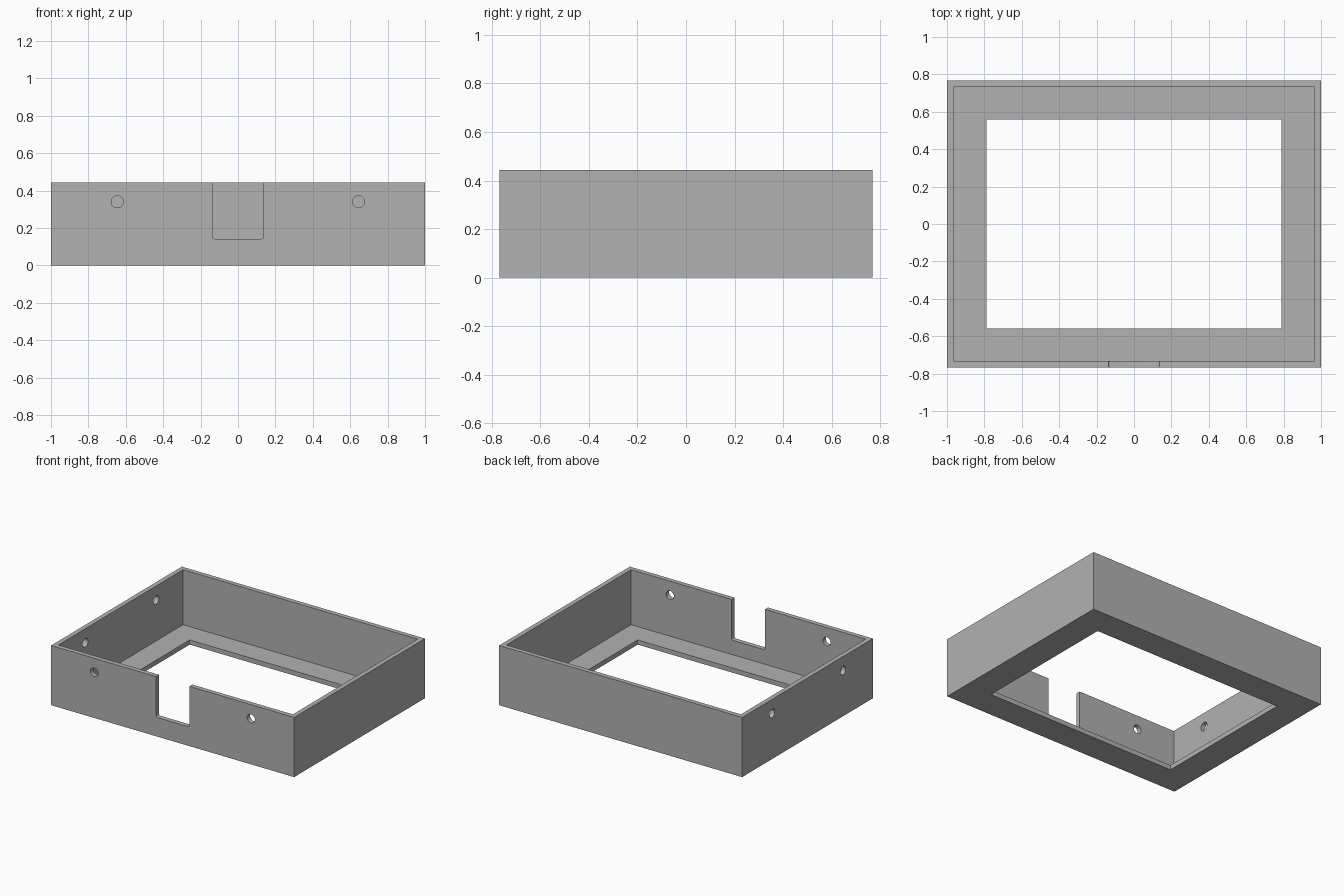
import bpy
import bmesh
from math import pi
from mathutils import Matrix, Vector

if "Cube" in bpy.data.objects:
    bpy.data.objects.remove(bpy.data.objects["Cube"], do_unlink=True)

# Overall dimensions
HALF_X, HALF_Y, HEIGHT = 1.0, 0.768, 0.444
WALL, FLOOR = 0.035, 0.035
OPEN_X, OPEN_Y = 0.789, 0.559
NOTCH_X, NOTCH_Z = 0.137, 0.142
HOLE_R, HOLE_Z = 0.032, 0.34

grey = bpy.data.materials.new("plain grey")
grey.use_nodes = True
grey.diffuse_color = (0.445, 0.445, 0.445, 1)
grey.node_tree.nodes["Principled BSDF"].inputs["Base Color"].default_value = grey.diffuse_color


def finish(name, bm):
    mesh = bpy.data.meshes.new(name)
    bmesh.ops.recalc_face_normals(bm, faces=bm.faces)
    bm.to_mesh(mesh)
    bm.free()
    mesh.materials.append(grey)
    obj = bpy.data.objects.new(name, mesh)
    bpy.context.scene.collection.objects.link(obj)
    return obj


def box(name, low, high, round_bottom=0):
    low, high = Vector(low), Vector(high)
    bm = bmesh.new()
    place = Matrix.Translation((low + high) / 2) @ Matrix.Diagonal((*(high - low), 1))
    bmesh.ops.create_cube(bm, size=1, matrix=place)
    if round_bottom:
        edges = [e for e in bm.edges
                 if all(abs(v.co.z - low.z) < 1e-4 for v in e.verts)
                 and abs(e.verts[0].co.x - e.verts[1].co.x) < 1e-4]
        bmesh.ops.bevel(bm, geom=edges, offset=round_bottom, segments=4,
                        profile=0.5, affect='EDGES')
    return finish(name, bm)


def drill(name, centre, axis):
    bm = bmesh.new()
    place = Matrix.Translation(centre) @ Matrix.Rotation(pi / 2, 4, axis)
    bmesh.ops.create_cone(bm, cap_ends=True, segments=32, radius1=HOLE_R,
                          radius2=HOLE_R, depth=0.2, matrix=place)
    return finish(name, bm)


# Open tray body
tray = box("tray", (-HALF_X, -HALF_Y, 0), (HALF_X, HALF_Y, HEIGHT))
inner_x, inner_y = HALF_X - WALL, HALF_Y - WALL
cutters = [
    box("cavity_cutter", (-inner_x, -inner_y, FLOOR), (inner_x, inner_y, 1)),
    box("window_cutter", (-OPEN_X, -OPEN_Y, -0.5), (OPEN_X, OPEN_Y, 0.5)),
    box("notch_cutter", (-NOTCH_X, -1, NOTCH_Z), (NOTCH_X, -0.65, 1), 0.012),
]

# Screw holes in the front wall and in one side wall
for side in (-1, 1):
    cutters.append(drill("front_hole_cutter", (side * 0.645, -HALF_Y, HOLE_Z), 'X'))
    cutters.append(drill("side_hole_cutter", (-HALF_X, side * 0.417, HOLE_Z), 'Y'))

for cutter in cutters:
    cutter.hide_render = True
    cut = tray.modifiers.new(cutter.name, 'BOOLEAN')
    cut.operation = 'DIFFERENCE'
    cut.solver = 'EXACT'
    cut.object = cutter

# Keep the cut result and drop the cutters
graph = bpy.context.evaluated_depsgraph_get()
result = bpy.data.meshes.new_from_object(tray.evaluated_get(graph))
tray.modifiers.clear()
tray.data = result
for cutter in cutters:
    bpy.data.objects.remove(cutter, do_unlink=True)
result.materials.clear()
result.materials.append(grey)
for face in result.polygons:
    face.material_index = 0

bpy.ops.object.select_all(action='DESELECT')
tray.select_set(True)
bpy.context.view_layer.objects.active = tray
bpy.ops.object.shade_smooth_by_angle(angle=pi / 6)
